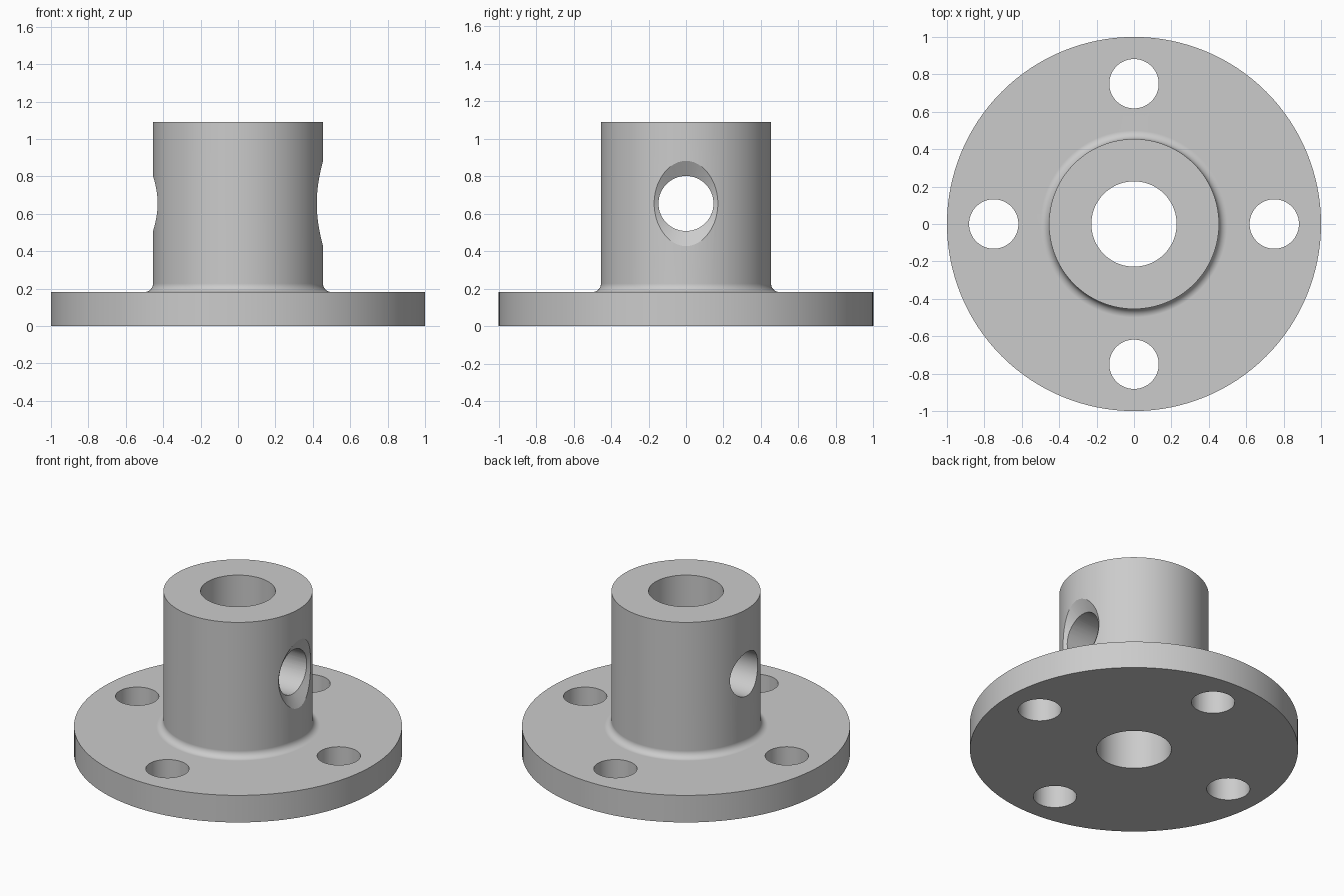
import bpy, bmesh, math
from mathutils import Matrix, Vector

default = bpy.data.objects.get("Cube")
if default:
    bpy.data.objects.remove(default, do_unlink=True)

# Main dimensions
FLANGE_R, FLANGE_H = 1.0, 0.182
HUB_R, HUB_TOP = 0.4545, 1.091
BORE_R, FILLET = 0.228, 0.045
BOLT_R, BOLT_CIRCLE = 0.132, 0.75
CROSS_R, CROSS_Z, SINK_R = 0.147, 0.655, 0.2275

metal = bpy.data.materials.new("plain grey metal")
metal.use_nodes = True
GREY = (0.6, 0.6, 0.6, 1)
metal.diffuse_color = GREY
metal.node_tree.nodes["Principled BSDF"].inputs["Base Color"].default_value = GREY


def lathe(name, profile, steps=128):
    """Revolve a closed (radius, height) outline about z."""
    bm = bmesh.new()
    verts = [bm.verts.new((r, 0, z)) for r, z in profile]
    edges = [bm.edges.new((verts[i - 1], verts[i])) for i in range(len(verts))]
    bmesh.ops.spin(bm, geom=verts + edges, cent=(0, 0, 0), axis=(0, 0, 1),
                   angle=math.tau, steps=steps, use_duplicate=False)
    bmesh.ops.remove_doubles(bm, verts=bm.verts, dist=1e-5)
    bmesh.ops.recalc_face_normals(bm, faces=bm.faces)
    return finish(name, bm)


def finish(name, bm):
    mesh = bpy.data.meshes.new(name)
    bm.to_mesh(mesh)
    bm.free()
    mesh.materials.append(metal)
    obj = bpy.data.objects.new(name, mesh)
    bpy.context.collection.objects.link(obj)
    return obj


def cutter(name, start, end, r1, r2):
    """Cylinder or cone running from start to end."""
    start, end = Vector(start), Vector(end)
    axis = end - start
    turn = axis.to_track_quat('Z', 'Y').to_matrix().to_4x4()
    bm = bmesh.new()
    bmesh.ops.create_cone(bm, cap_ends=True, segments=64, radius1=r1, radius2=r2,
                          depth=axis.length,
                          matrix=Matrix.Translation((start + end) / 2) @ turn)
    obj = finish(name, bm)
    obj.hide_render = True
    return obj


# Flange and hub in one outline, with a rounded fillet between them
fillet = []
for i in range(9):
    a = math.pi / 2 * i / 8
    fillet.append((HUB_R + FILLET * (1 - math.sin(a)),
                   FLANGE_H + FILLET * (1 - math.cos(a))))
body = lathe("flanged_hub", [(BORE_R, 0), (FLANGE_R, 0), (FLANGE_R, FLANGE_H)]
             + fillet + [(HUB_R, HUB_TOP), (BORE_R, HUB_TOP)])

# Four bolt holes
cutters = []
for i in range(4):
    a = math.pi / 2 * i
    x, y = BOLT_CIRCLE * math.cos(a), BOLT_CIRCLE * math.sin(a)
    cutters.append(cutter("bolt_hole_cutter", (x, y, -0.1), (x, y, 0.3), BOLT_R, BOLT_R))

# Cross hole through the hub, countersunk on the left side
cutters.append(cutter("cross_hole_cutter", (-0.7, 0, CROSS_Z), (0.7, 0, CROSS_Z),
                      CROSS_R, CROSS_R))
slope = math.tan(math.radians(60))
tip, mouth = HUB_R - SINK_R / slope, HUB_R + 0.05
cutters.append(cutter("countersink_cutter", (tip, 0, CROSS_Z), (mouth, 0, CROSS_Z),
                      0, (mouth - tip) * slope))

bpy.ops.object.select_all(action='DESELECT')
body.select_set(True)
bpy.context.view_layer.objects.active = body
for tool in cutters:
    mod = body.modifiers.new("cut", 'BOOLEAN')
    mod.operation, mod.solver, mod.object = 'DIFFERENCE', 'EXACT', tool
    bpy.ops.object.modifier_apply(modifier=mod.name)
    bpy.data.objects.remove(tool, do_unlink=True)

# Smooth round walls, crisp edges, flat faces kept flat
bpy.ops.object.shade_smooth_by_angle(angle=math.radians(25))
weighted = body.modifiers.new("weighted normals", 'WEIGHTED_NORMAL')
weighted.keep_sharp = True
